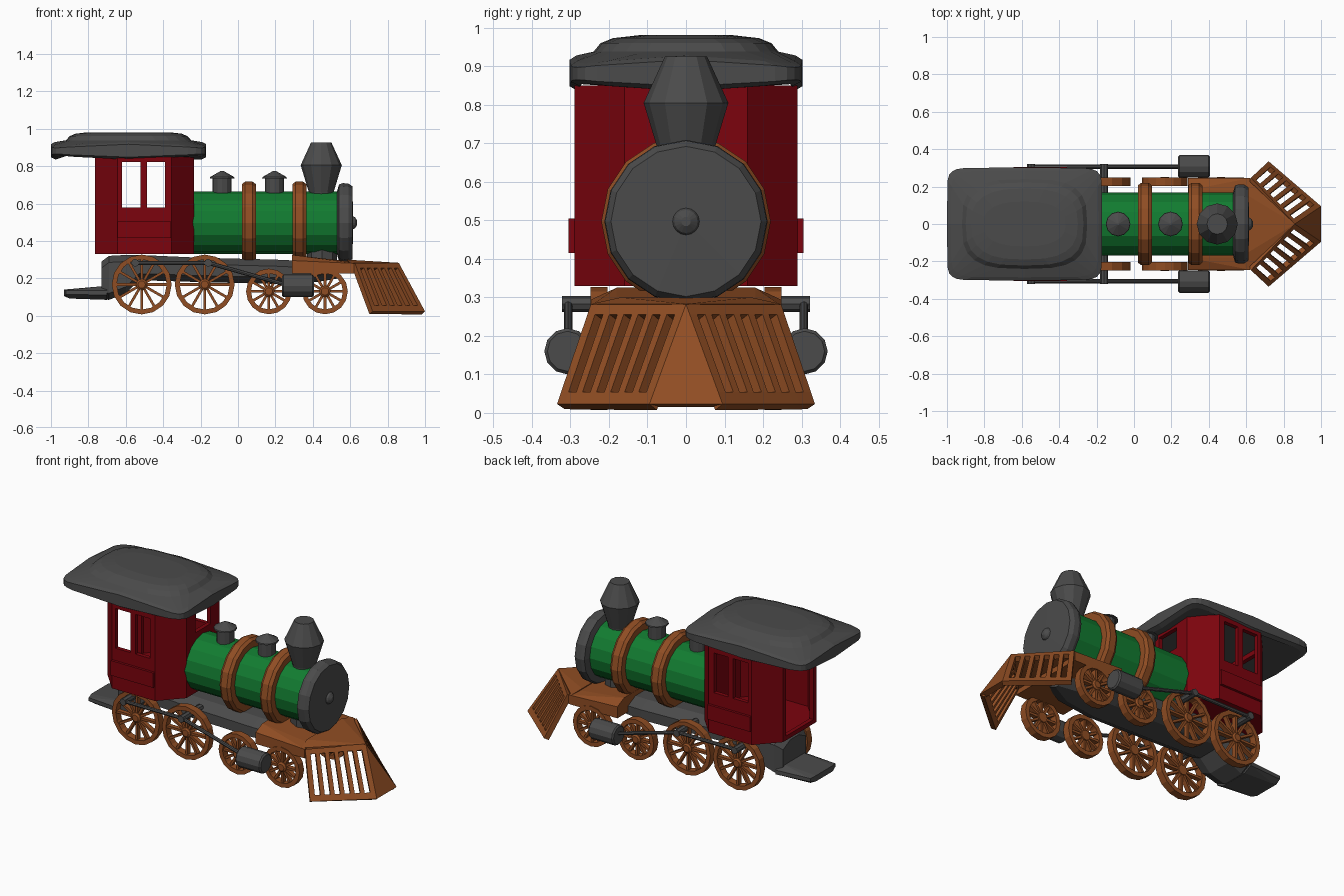
import bpy, bmesh
from math import sin, cos, pi, copysign
from mathutils import Vector, Matrix

if "Cube" in bpy.data.objects:
    bpy.data.objects.remove(bpy.data.objects["Cube"])

COL = {"red": (0.2, 0.001, 0.004, 1), "green": (0.006, 0.2, 0.03, 1),
       "brown": (0.28, 0.075, 0.017, 1), "dark": (0.07, 0.07, 0.07, 1)}
MATS = {}
for k, c in COL.items():
    MATS[k] = bpy.data.materials.new(k)
    MATS[k].diffuse_color = c


def finish(name, bm, col, fix=True):
    if fix:
        bmesh.ops.recalc_face_normals(bm, faces=bm.faces)
    me = bpy.data.meshes.new(name)
    bm.to_mesh(me)
    bm.free()
    me.materials.append(MATS[col])
    ob = bpy.data.objects.new(name, me)
    bpy.context.collection.objects.link(ob)
    return ob


def mirror(ob):
    m = ob.modifiers.new("mirror", 'MIRROR')
    m.use_axis = (False, True, False)
    m.use_mirror_merge = False
    return ob


def loft(bm, rings, closed=False):
    vs = [[bm.verts.new(p) for p in r] for r in rings]
    n = len(vs[0])
    pairs = list(zip(vs, vs[1:])) + ([(vs[-1], vs[0])] if closed else [])
    for a, b in pairs:
        for i in range(n):
            j = (i + 1) % n
            bm.faces.new((a[i], a[j], b[j], b[i]))
    if not closed:
        bm.faces.new(vs[0][::-1])
        bm.faces.new(vs[-1])


def lathe(bm, prof, n, loc, axis, closed=False):
    """prof: (radius, distance along axis) pairs."""
    loc, axis = Vector(loc), Vector(axis).normalized()
    q = Vector((0, 0, 1)).rotation_difference(axis)
    loft(bm, [[loc + q @ Vector((r * cos(2 * pi * i / n), r * sin(2 * pi * i / n), t))
               for i in range(n)] for r, t in prof], closed)


def turned(name, prof, n, loc, axis, col, closed=False):
    bm = bmesh.new()
    lathe(bm, prof, n, loc, axis, closed)
    return finish(name, bm, col)


def rod(bm, a, b, r, n=8):
    a, b = Vector(a), Vector(b)
    lathe(bm, [(r, 0), (r, (b - a).length)], n, a, b - a)


def hull(name, pts, col):
    bm = bmesh.new()
    for p in pts:
        bm.verts.new(p)
    bmesh.ops.convex_hull(bm, input=bm.verts)
    bmesh.ops.dissolve_limit(bm, angle_limit=0.01, verts=bm.verts, edges=bm.edges)
    return finish(name, bm, col)


def box(name, x0, x1, y0, y1, z0, z1, col):
    return hull(name, [(x, y, z) for x in (x0, x1) for y in (y0, y1) for z in (z0, z1)], col)


def panel(name, corners, us, vs, holes, thick, col):
    """Bilinear panel with open cells, thickened inwards."""
    a, b, c, d = (Vector(p) for p in corners)
    bm = bmesh.new()
    g = [[bm.verts.new(a.lerp(b, u).lerp(d.lerp(c, u), v)) for v in vs] for u in us]
    for i in range(len(us) - 1):
        for j in range(len(vs) - 1):
            if (i, j) not in holes:
                bm.faces.new((g[i][j], g[i + 1][j], g[i + 1][j + 1], g[i][j + 1]))
    ob = finish(name, bm, col, False)
    s = ob.modifiers.new("thickness", 'SOLIDIFY')
    s.thickness, s.offset = thick, -1
    return ob


# Boiler, front plate and bands
ZB = 0.497
turned("boiler", [(0.168, -0.25), (0.168, 0.56)], 16, (0, 0, ZB), (1, 0, 0), "green")
turned("smokebox_door", [(0.17, 0.53), (0.205, 0.54), (0.212, 0.56), (0.21, 0.59), (0.195, 0.612),
                         (0.035, 0.615), (0.03, 0.625), (0.012, 0.637)], 16, (0, 0, ZB), (1, 0, 0), "dark")
for i, x in enumerate((0.058, 0.328)):
    turned(f"boiler_band_{i}", [(0.16, -0.037), (0.207, -0.037), (0.22, -0.02), (0.22, 0.02),
                                (0.207, 0.037), (0.16, 0.037)], 16, (x, 0, ZB), (1, 0, 0), "brown", True)

# Domes and chimney
for i, x in enumerate((-0.085, 0.195)):
    turned(f"dome_{i}", [(0.05, 0.63), (0.05, 0.735), (0.066, 0.735), (0.064, 0.742), (0.006, 0.775)],
           12, (x, 0, 0), (0, 0, 1), "dark")
turned("chimney", [(0.063, 0.62), (0.066, 0.66), (0.11, 0.805), (0.055, 0.925)], 12, (0.445, 0, 0), (0, 0, 1), "dark")

# Cab walls on an eight-sided plan, open at the back
Z0, Z1, T = 0.33, 0.85, 0.025


def wall(name, p, q, us=(0, 1), vs=(0, 1), holes=()):
    return panel(name, [(*p, Z0), (*q, Z0), (*q, Z1), (*p, Z1)], us, vs, holes, T, "red")


mirror(wall("cab_side", (-0.645, -0.29), (-0.355, -0.29), (0, 0.086, 0.43, 0.55, 0.88, 1),
            (0, 0.48, 0.945, 1), {(1, 1), (3, 1)}))
mirror(wall("cab_front_corner", (-0.355, -0.29), (-0.235, -0.16)))
mirror(wall("cab_back_corner", (-0.765, -0.16), (-0.645, -0.29)))
wall("cab_front", (-0.235, -0.16), (-0.235, 0.16), (0, 0.27, 0.73, 1), (0, 0.7, 0.945, 1), {(1, 1)})
wall("cab_back", (-0.765, 0.16), (-0.765, -0.16), (0, 0.09, 0.91, 1), (0, 0.05, 0.945, 1), {(1, 1)})
hull("cab_floor", [(x, s * y, z) for x, y in ((-0.76, 0.155), (-0.645, 0.285), (-0.355, 0.285), (-0.24, 0.155))
                   for s in (-1, 1) for z in (0.33, 0.35)], "red")
mirror(box("cab_side_trim", -0.643, -0.357, -0.305, -0.285, 0.415, 0.505, "red"))


# Roof: pillow slab with pinched corners and a raised oval crown
def oval(hx, hy, e, z, pinch):
    pts = []
    for i in range(24):
        c, s = cos(2 * pi * i / 24), sin(2 * pi * i / 24)
        u, v = copysign(abs(c) ** (2 / e), c), copysign(abs(s) ** (2 / e), s)
        pts.append((-0.585 + hx * u, hy * v, z + (0.88 - z) * pinch * (u * v) ** 2))
    return pts


bm = bmesh.new()
loft(bm, [oval(*d) for d in ((0.39, 0.28, 9, 0.835, 0.6), (0.415, 0.302, 10, 0.848, 0.7),
                             (0.415, 0.302, 10, 0.917, 0.7), (0.395, 0.285, 8, 0.928, 0.6),
                             (0.335, 0.24, 3.2, 0.938, 0), (0.315, 0.222, 3, 0.96, 0),
                             (0.285, 0.19, 2.7, 0.973, 0), (0.22, 0.12, 2.5, 0.981, 0))])
finish("roof", bm, "dark")

# Underframe: long chamfered body, rear drop and step, saddle
bm = bmesh.new()
rings = []
for x, w, b, t in [(-0.73, 0.11, 0.09, 0.29), (-0.69, 0.14, 0.085, 0.32), (-0.6, 0.15, 0.12, 0.325),
                   (-0.53, 0.15, 0.19, 0.325), (-0.2, 0.15, 0.18, 0.31), (0.2, 0.15, 0.17, 0.30),
                   (0.42, 0.13, 0.18, 0.29), (0.54, 0.08, 0.2, 0.28)]:
    c = 0.035
    rings.append([(x, -w, b + c), (x, -w + 2 * c, b), (x, w - 2 * c, b), (x, w, b + c),
                  (x, w, t - c), (x, w - 2 * c, t), (x, 2 * c - w, t), (x, -w, t - c)])
loft(bm, rings)
finish("underframe", bm, "dark")
hull("rear_step", [(x, s * w, z) for x, w, z in
                   ((-0.93, 0.08, 0.105), (-0.93, 0.08, 0.14), (-0.92, 0.12, 0.115), (-0.92, 0.12, 0.135),
                    (-0.9, 0.09, 0.092), (-0.7, 0.09, 0.085), (-0.7, 0.14, 0.11), (-0.7, 0.14, 0.135),
                    (-0.7, 0.09, 0.16)) for s in (-1, 1)], "dark")
turned("boiler_saddle", [(0.08, 0.25), (0.08, 0.37)], 8, (0.45, 0, 0), (0, 0, 1), "dark")

# Spoked wheels
WHEELS = (("rear_driver", -0.515, 0.167, 0.16), ("front_driver", -0.178, 0.167, 0.16),
          ("rear_truck", 0.165, 0.13, 0.122), ("front_truck", 0.465, 0.13, 0.122))
for name, x, z, r in WHEELS:
    bm = bmesh.new()
    lathe(bm, [(r - 0.026, -0.022), (r, -0.022), (r, 0.022), (r - 0.026, 0.022)], 16, (x, -0.226, z), (0, 1, 0), True)
    lathe(bm, [(0.02, -0.026), (0.03, -0.018), (0.03, 0.022)], 12, (x, -0.226, z), (0, 1, 0))
    for k in range(12):
        m = (Matrix.Translation((x, -0.226, z)) @ Matrix.Rotation(2 * pi * k / 12, 4, 'Y')
             @ Matrix.Translation((r / 2, 0, 0)) @ Matrix.Diagonal((r - 0.03, 0.028, 0.014, 1)))
        bmesh.ops.create_cube(bm, size=1, matrix=m)
    mirror(finish(name + "_wheel", bm, "brown"))

# Drive rods, pins and steam cylinders
bm = bmesh.new()
for x in (-0.55, -0.16):
    rod(bm, (x, -0.13, 0.283), (x, -0.322, 0.283), 0.021)
rod(bm, (-0.55, -0.306, 0.283), (-0.16, -0.306, 0.283), 0.011)
rod(bm, (-0.16, -0.306, 0.283), (0.26, -0.306, 0.165), 0.011)
mirror(finish("drive_rods", bm, "dark"))
mirror(turned("steam_cylinder", [(0.052, 0.235), (0.06, 0.243), (0.06, 0.397), (0.052, 0.405)],
              12, (0, -0.308, 0.16), (1, 0, 0), "dark"))

# Front deck with chamfered shoulders, tapering to the plough
hull("front_deck", [(x, s * y, z) for s in (-1, 1) for x, y, z in
                    ((0.29, 0.18, 0.325), (0.29, 0.245, 0.295), (0.29, 0.245, 0.225), (0.6, 0.18, 0.29),
                     (0.62, 0.245, 0.28), (0.62, 0.245, 0.225))], "brown")
hull("plough_top", [(0.6, -0.245, z) for z in (0.255, 0.283)] + [(0.6, 0.245, z) for z in (0.255, 0.283)]
     + [(0.86, 0, 0.283), (0.845, 0, 0.255), (0.58, -0.17, 0.3), (0.58, 0.17, 0.3)], "brown")

# Slotted plough with a flat nose
A, B, C, D = (0.86, 0, 0.282), (0.625, -0.247, 0.282), (0.72, -0.335, 0.023), (1.0, -0.095, 0.023)
us = [0, 0.08] + [0.08 + 0.84 * (i + f) / 5.55 for i in range(6) for f in (0, 0.55)][1:] + [1]
mirror(panel("plough_side", (C, D, A, B), us, (0, 0.12, 0.9, 1),
             {(i, 1) for i in range(1, 12, 2)}, 0.03, "brown"))
hull("plough_nose", [A, D, (1.0, 0.095, 0.023), (0.83, 0, 0.27), (0.965, -0.09, 0.015), (0.965, 0.09, 0.015)], "brown")

for m in bpy.data.materials:
    if m.users and not m.is_grease_pencil:
        m.use_nodes = True
        m.node_tree.nodes["Principled BSDF"].inputs["Base Color"].default_value = m.diffuse_color
